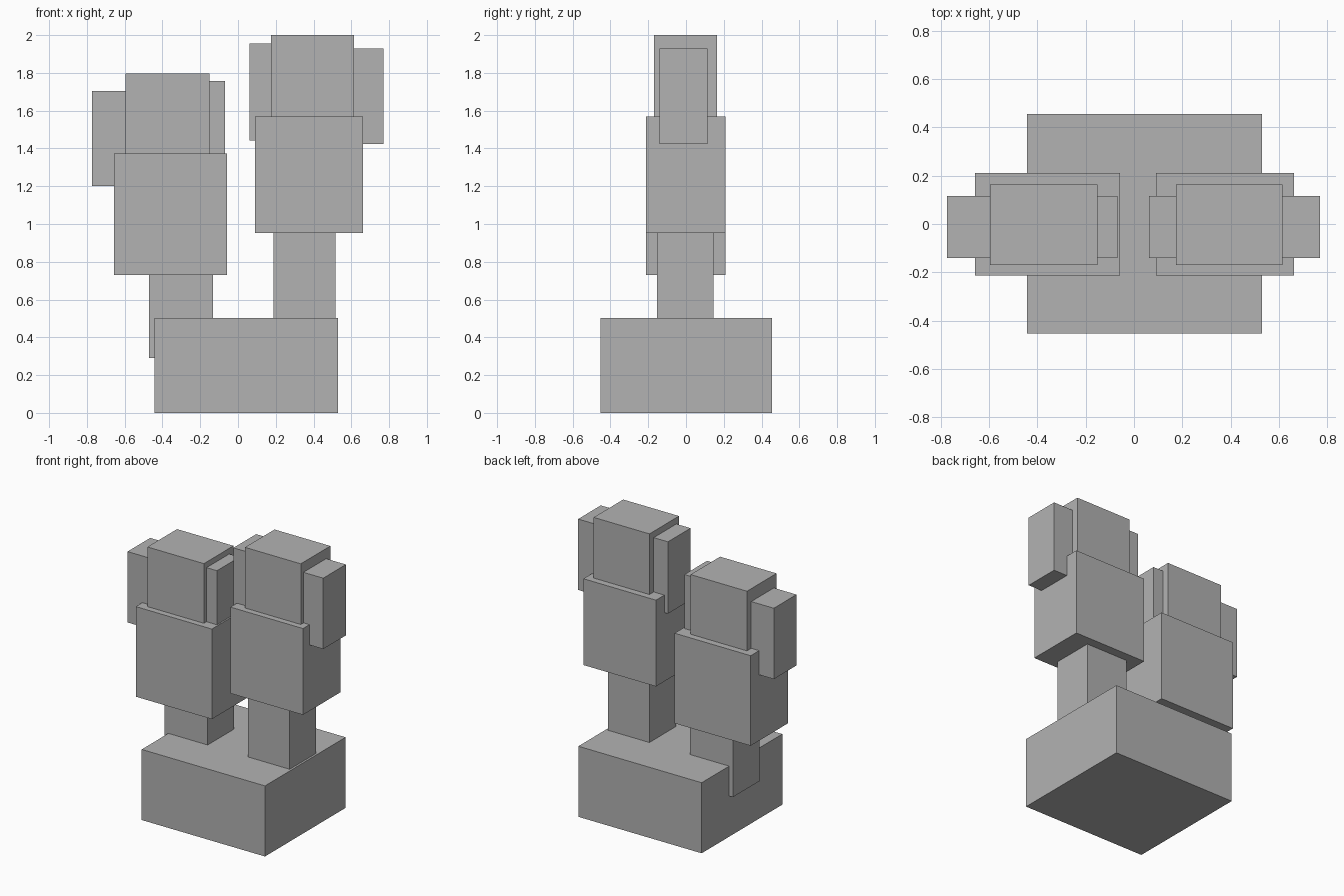
import bpy

cube = bpy.data.objects.get("Cube")
if cube:
    bpy.data.objects.remove(cube, do_unlink=True)

grey = bpy.data.materials.new("plain_grey")
grey.use_nodes = True
colour = (0.448, 0.448, 0.448, 1)
grey.diffuse_color = colour
grey.node_tree.nodes["Principled BSDF"].inputs["Base Color"].default_value = colour


def box(name, x, y, z):
    """Add a box from its (low, high) extents on each axis."""
    spans = (x, y, z)
    bpy.ops.mesh.primitive_cube_add(size=1, location=[(a + b) / 2 for a, b in spans])
    obj = bpy.context.object
    obj.name = name
    obj.scale = [b - a for a, b in spans]
    bpy.ops.object.transform_apply(location=False, rotation=False, scale=True)
    obj.data.materials.append(grey)


# Depths shared by both towers
STEM_Y, BODY_Y = (-0.153, 0.145), (-0.213, 0.21)
HEAD_Y, SIDE_Y = (-0.17, 0.163), (-0.14, 0.115)

# Base block
box("base", (-0.442, 0.53), (-0.453, 0.455), (0, 0.503))

# Taller tower on the left
box("left_stem", (0.187, 0.515), STEM_Y, (0.45, 0.953))
box("left_body", (0.09, 0.662), BODY_Y, (0.953, 1.568))
box("left_head", (0.174, 0.614), HEAD_Y, (1.568, 2.0))
box("left_outer_side", (0.59, 0.77), SIDE_Y, (1.423, 1.928))
box("left_inner_side", (0.062, 0.242), SIDE_Y, (1.443, 1.955))

# Shorter tower on the right
box("right_stem", (-0.472, -0.132), STEM_Y, (0.29, 0.73))
box("right_body", (-0.657, -0.057), BODY_Y, (0.73, 1.372))
box("right_head", (-0.595, -0.15), HEAD_Y, (1.372, 1.797))
box("right_outer_side", (-0.773, -0.59), SIDE_Y, (1.2, 1.705))
box("right_inner_side", (-0.248, -0.068), SIDE_Y, (1.25, 1.757))
